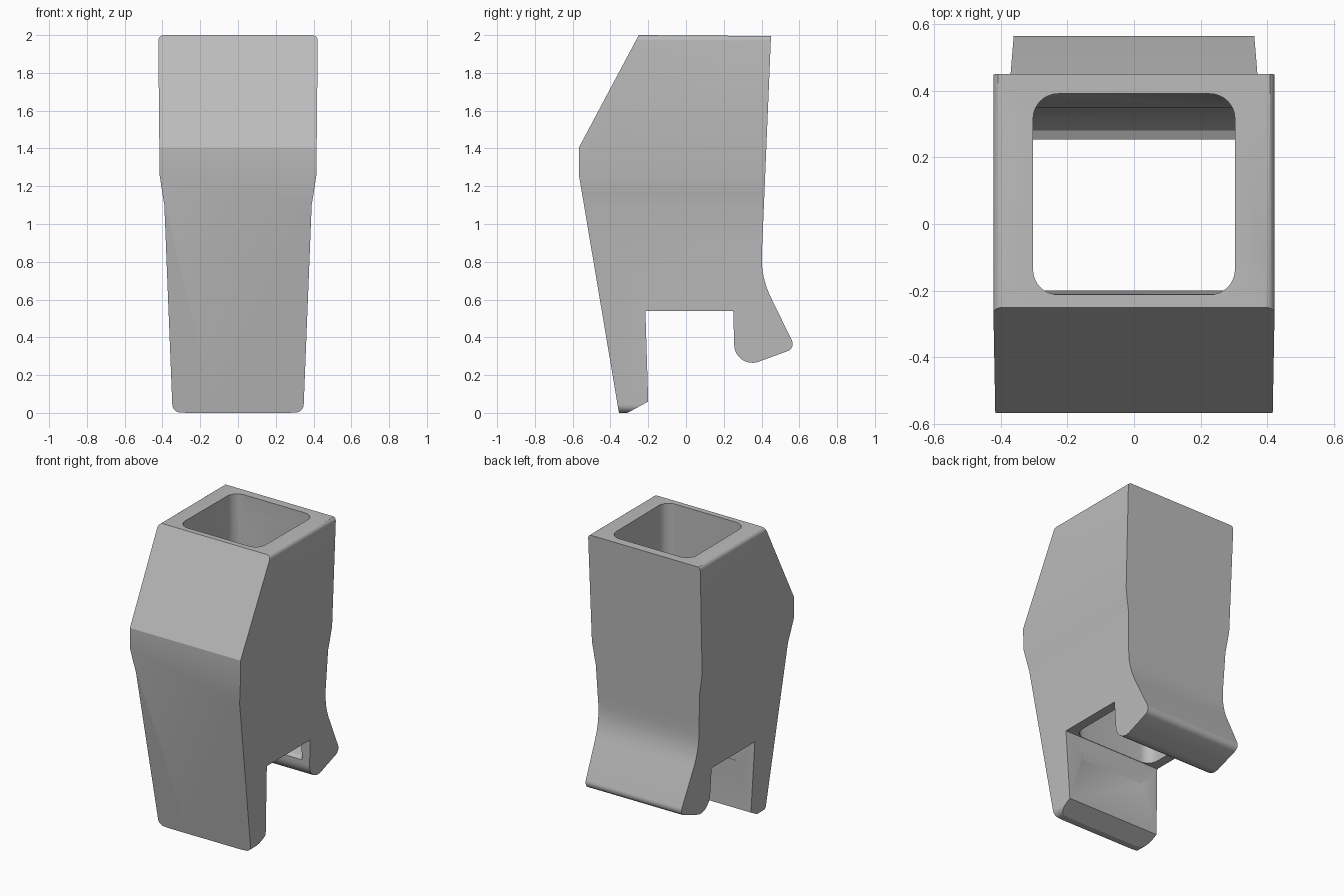
import bpy, bmesh, math

cube = bpy.data.objects.get("Cube")
if cube:
    bpy.data.objects.remove(cube, do_unlink=True)

grey = bpy.data.materials.new("plain grey")
grey.use_nodes = True
colour = (0.5, 0.5, 0.5, 1)
grey.diffuse_color = colour
grey.node_tree.nodes["Principled BSDF"].inputs["Base Color"].default_value = colour


def prism(name, outline, axis, lo, hi):
    """Extrude a 2D outline along one axis."""
    bm = bmesh.new()
    place = {"x": lambda a, b, t: (t, a, b),
             "y": lambda a, b, t: (a, t, b),
             "z": lambda a, b, t: (a, b, t)}[axis]
    face = bm.faces.new([bm.verts.new(place(a, b, lo)) for a, b in outline])
    ext = bmesh.ops.extrude_face_region(bm, geom=[face])
    shift = place(0, 0, hi - lo)
    bmesh.ops.translate(bm, vec=shift,
                        verts=[v for v in ext["geom"] if isinstance(v, bmesh.types.BMVert)])
    bmesh.ops.recalc_face_normals(bm, faces=bm.faces)
    mesh = bpy.data.meshes.new(name)
    bm.to_mesh(mesh)
    bm.free()
    obj = bpy.data.objects.new(name, mesh)
    bpy.context.collection.objects.link(obj)
    mesh.materials.append(grey)
    return obj


def arc(cx, cy, r, start, end, steps=8):
    angles = [math.radians(start + (end - start) * i / steps) for i in range(steps + 1)]
    return [(cx + r * math.cos(a), cy + r * math.sin(a)) for a in angles]


def combine(target, tool, operation):
    mod = target.modifiers.new(operation, "BOOLEAN")
    mod.operation, mod.object, mod.solver = operation, tool, "EXACT"
    bpy.context.view_layer.objects.active = target
    bpy.ops.object.modifier_apply(modifier=mod.name)
    bpy.data.objects.remove(tool, do_unlink=True)


# Side profile: front leg, square slot, rear hook, tapering back, chamfered front
side = [(-0.355, 0), (-0.31, 0), (-0.2, 0.06), (-0.215, 0.54), (0.25, 0.54)]
side += arc(0.352, 0.362, 0.097, 180, 285, 10)
side += arc(0.525, 0.365, 0.04, 290, 385, 6)
side += [(0.445, 0.62), (0.425, 0.67), (0.411, 0.72), (0.403, 0.77), (0.401, 0.83),
         (0.405, 0.92), (0.45, 1.995), (-0.25, 2), (-0.567, 1.405), (-0.567, 1.26)]
body = prism("body_shell", side, "x", -0.6, 0.6)

# Front outline: tapered lower half and rounded corners
half = [(0.27, 0)] + arc(0.305, 0.045, 0.043, -75, 0, 5)
half += [(0.39, 1.1), (0.4, 1.16), (0.415, 1.26)] + arc(0.392, 1.97, 0.03, 0, 90, 6)
outline = half + [(-x, z) for x, z in reversed(half)]
combine(body, prism("front_outline", outline, "y", -0.8, 0.8), "INTERSECT")

# Socket: rounded rectangle whose rear wall sweeps forward into the hook
r, w, front, back = 0.075, 0.303, -0.212, 0.391
rect = (arc(w - r, front + r, r, -90, 0) + arc(w - r, back - r, r, 0, 90)
        + arc(r - w, back - r, r, 90, 180) + arc(r - w, front + r, r, 180, 270))
socket = prism("socket", rect, "z", 0.3, 2.2)
sweep = [(-0.4, 0.38), (0.24, 0.38), (0.28, 0.4), (0.31, 0.45), (0.33, 0.52), (0.343, 0.62),
         (0.347, 0.75), (0.35, 0.9), (0.395, 2), (0.395, 2.3), (-0.4, 2.3)]
combine(socket, prism("socket_sweep", sweep, "x", -0.6, 0.6), "INTERSECT")
combine(body, socket, "DIFFERENCE")

# Smooth curved faces, crisp edges
bpy.ops.object.select_all(action="DESELECT")
body.select_set(True)
bpy.context.view_layer.objects.active = body
bpy.ops.object.shade_smooth_by_angle(angle=math.radians(25))
